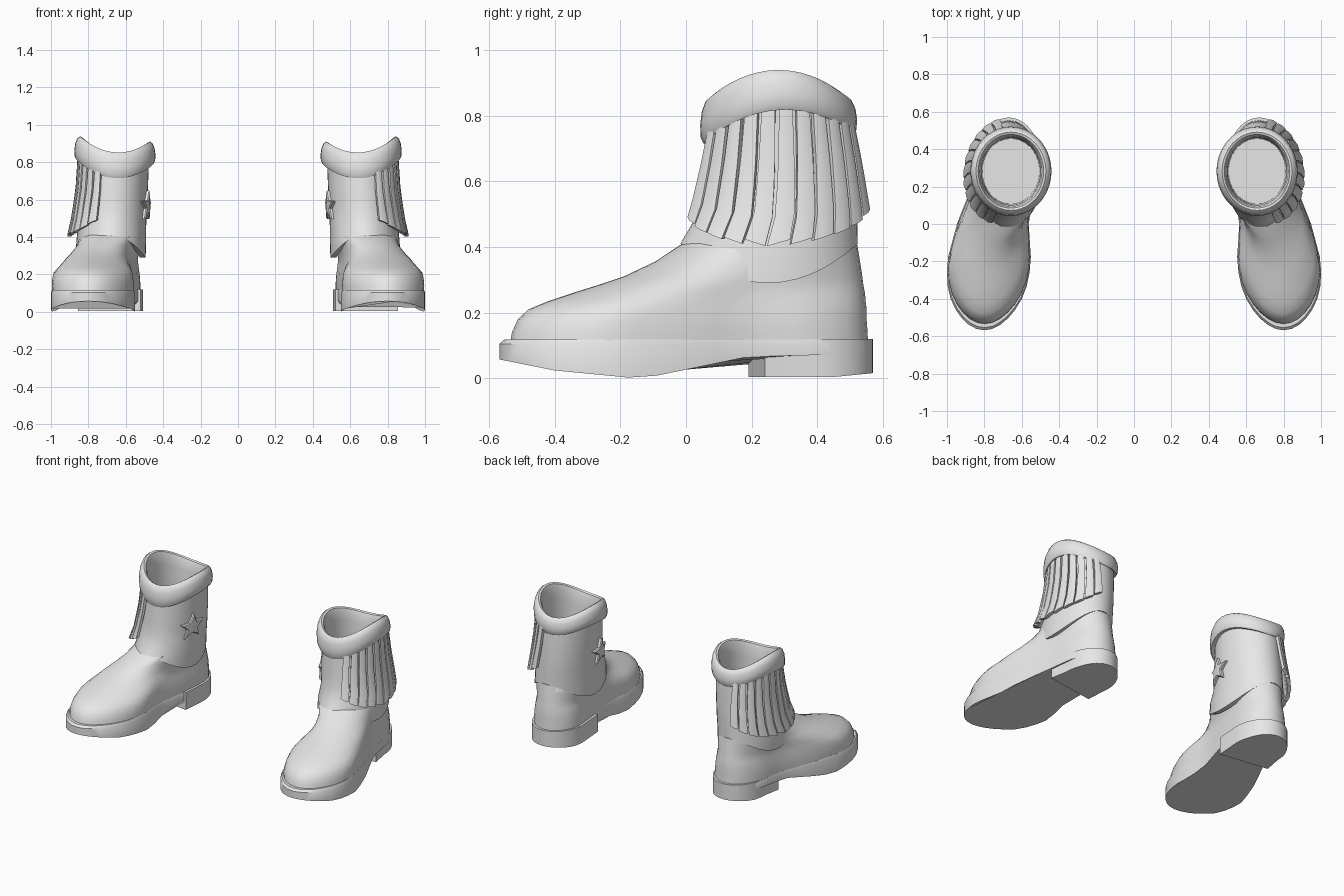
import bpy, bmesh, math
from mathutils import Vector

if "Cube" in bpy.data.objects:
    bpy.data.objects.remove(bpy.data.objects["Cube"])

grey = bpy.data.materials.new("grey_leather")
grey.diffuse_color = (0.8, 0.8, 0.8, 1)
grey.use_nodes = True
grey.node_tree.nodes["Principled BSDF"].inputs["Base Color"].default_value = grey.diffuse_color


def interp(table, t):
    """Linear lookup: rows start with the key, the rest are values."""
    if t <= table[0][0]:
        return table[0][1:]
    for a, b in zip(table, table[1:]):
        if t <= b[0]:
            k = (t - a[0]) / (b[0] - a[0])
            return [p + (q - p) * k for p, q in zip(a[1:], b[1:])]
    return table[-1][1:]


def loft(bm, rings, cap_start=True, cap_end=True):
    """Skin a list of closed rings."""
    vs = [[bm.verts.new(p) for p in r] for r in rings]
    n = len(vs[0])
    for a, b in zip(vs, vs[1:]):
        for i in range(n):
            j = (i + 1) % n
            bm.faces.new((a[i], a[j], b[j], b[i]))
    if cap_start:
        bm.faces.new(vs[0][::-1])
    if cap_end:
        bm.faces.new(vs[-1])


def finish(name, bm, angle=40):
    """Make the object, smooth it and mirror it to the other boot."""
    bmesh.ops.recalc_face_normals(bm, faces=bm.faces)
    me = bpy.data.meshes.new(name)
    bm.to_mesh(me)
    bm.free()
    me.materials.append(grey)
    ob = bpy.data.objects.new(name, me)
    bpy.context.collection.objects.link(ob)
    bpy.ops.object.select_all(action='DESELECT')
    ob.select_set(True)
    bpy.context.view_layer.objects.active = ob
    bpy.ops.object.shade_smooth_by_angle(angle=math.radians(angle))
    mod = ob.modifiers.new("other_boot", 'MIRROR')
    mod.use_clip = False
    mod.use_mirror_merge = False


# Footprint: y, centre x, half width
FOOT = [(-0.55, 0.80, 0.195), (-0.4, 0.79, 0.212), (-0.2, 0.775, 0.225),
        (0.0, 0.755, 0.192), (0.2, 0.70, 0.168), (0.45, 0.67, 0.16)]


def foot_ring(z, f, b, s=1.0, k=0.0, rf=0.3, rb=0.2, n=20):
    """Footprint outline from y=f to y=b, blended by k to the shaft width."""
    def cap(d, r):
        return math.sqrt(max(0, 1 - max(0, 1 - d / r) ** 2))
    right, left = [], []
    for i in range(n + 1):
        y = (f + b) / 2 - (b - f) / 2 * math.cos(math.pi * i / n)
        c, h = interp(FOOT, y)
        c, h = c + (0.675 - c) * k, h * s + (0.178 - h * s) * k
        h *= cap(y - f, rf) * cap(b - y, rb)
        right.append(Vector((c + h, y, z)))
        left.append(Vector((c - h, y, z)))
    return right + left[-2:0:-1]


# Foot upper: stacked outlines from welt to ankle
bm = bmesh.new()
loft(bm, [foot_ring(*r) for r in [
    (0.08, -0.54, 0.555, 0.97, 0, 0.30, 0.20),
    (0.14, -0.53, 0.553, 0.98, 0, 0.30, 0.20),
    (0.18, -0.512, 0.55, 0.97, 0, 0.32, 0.20),
    (0.21, -0.48, 0.55, 0.95, 0, 0.34, 0.20),
    (0.235, -0.42, 0.547, 0.93, 0, 0.37, 0.20),
    (0.26, -0.345, 0.545, 0.91, 0, 0.40, 0.21),
    (0.285, -0.265, 0.54, 0.91, 0, 0.40, 0.22),
    (0.31, -0.19, 0.537, 0.92, 0.1, 0.40, 0.23),
    (0.355, -0.095, 0.53, 0.94, 0.4, 0.36, 0.25),
    (0.405, -0.02, 0.522, 0.97, 0.9, 0.28, 0.26),
    (0.43, 0.04, 0.49, 0.9, 0.9, 0.24, 0.24)]])
finish("foot_upper", bm)

# Sole with a raised toe and an arch
BOTTOM = [(-0.57, 0.058), (-0.4, 0.024), (-0.15, 0.0), (-0.1, 0.006),
          (0.19, 0.066), (0.57, 0.075)]
bm = bmesh.new()
top = foot_ring(0.105, -0.568, 0.569, 1.0)
low = [Vector((p.x, p.y, interp(BOTTOM, p.y)[0])) for p in top]
lip = [Vector((0.76 + (p.x - 0.76) * 0.975, p.y * 0.975, 0.118)) for p in top]
loft(bm, [low, top, lip])
finish("sole", bm)

# Heel block with an oblique front face
bm = bmesh.new()
outline = []
for i in range(25):
    a = math.pi * i / 24
    outline.append((0.67 + 0.163 * math.cos(a), 0.36 + 0.209 * math.sin(a)))
outline += [(0.52, 0.19), (0.855, 0.24)]
loft(bm, [[Vector((x, y, z + 0.012 * max(0, y - 0.45) / 0.12 * (z < 0.05)))
           for x, y in outline] for z in (0.004, 0.12)])
finish("heel", bm)

# Shaft: z, centre x, radius x, centre y, radius y
SHAFT = [(0.29, 0.68, 0.186, 0.25, 0.276), (0.41, 0.677, 0.187, 0.253, 0.270),
         (0.45, 0.674, 0.183, 0.265, 0.256), (0.5, 0.67, 0.18, 0.277, 0.245),
         (0.65, 0.66, 0.178, 0.283, 0.232), (0.85, 0.657, 0.183, 0.284, 0.215)]


def on_shaft(a, z, off=0.0):
    cx, rx, cy, ry = interp(SHAFT, z)
    return Vector((cx + (rx + off) * math.cos(a), cy + (ry + off) * math.sin(a), z))


N = 40
ANGLES = [2 * math.pi * i / N for i in range(N)]
bm = bmesh.new()
rings = [[on_shaft(a, 0.29 + 0.12 * math.sin(a) ** 2, -0.03) for a in ANGLES]]
for t in (0, 0.15, 0.3, 0.45, 0.65, 0.85, 1):
    ring = []
    for a in ANGLES:
        z0 = 0.29 + 0.12 * math.sin(a) ** 2
        ring.append(on_shaft(a, z0 + (0.83 - z0) * t))
    rings.append(ring)
loft(bm, rings, False, False)
finish("shaft", bm)


# Cuff: rolled band, high at the sides, with the lining and inside floor
def cuff_low(a):
    return 0.73 + 0.075 * math.cos(a) ** 2 + 0.015 * math.sin(a) + 0.012 * math.cos(a)


def cuff_high(a):
    return 0.853 + 0.072 * math.cos(a) ** 2 + 0.014 * math.cos(a)


def cuff_ring(d, f):
    ring = []
    for a in ANGLES:
        lo, hi = cuff_low(a), cuff_high(a)
        z = 0.6 if f is None else lo + (hi - lo) * f
        ring.append(Vector((0.658 + (0.183 + d) * math.cos(a),
                            0.282 + (0.205 + d) * math.sin(a), z)))
    return ring


bm = bmesh.new()
loft(bm, [cuff_ring(d, f) for d, f in [
    (-0.01, 0.06), (0.024, 0.0), (0.032, 0.12), (0.034, 0.4), (0.029, 0.7), (0.018, 0.92),
    (0.004, 1.0), (-0.008, 0.95), (-0.017, 0.75), (-0.024, 0.3), (-0.03, None)]],
    False, True)
finish("cuff", bm)

# Fringe: flared strips around the outer side
bm = bmesh.new()
COUNT, START, END = 11, math.radians(-68), math.radians(78)
step = (END - START) / COUNT
for i in range(COUNT):
    mid = START + step * (i + 0.5)
    z1 = cuff_low(mid) + 0.025
    z0 = 0.412 + 0.09 * (mid / math.radians(70)) ** 2
    rings = []
    for r in range(6):
        t = r / 5
        half = step * (0.38 + 0.08 * t)
        z = z1 + (z0 - z1) * t
        inner, outer = -0.004 + 0.03 * t, 0.018 + 0.032 * t
        tilt = 0.01 * t * (1 if mid < 0 else -1)
        rings.append([on_shaft(mid - half, z + tilt, inner), on_shaft(mid - half, z + tilt, outer - 0.004),
                      on_shaft(mid, z, outer), on_shaft(mid + half, z - tilt, outer - 0.004),
                      on_shaft(mid + half, z - tilt, inner)])
    loft(bm, rings)
finish("fringe", bm, 35)

# Star badge wrapped on the inner side
bm = bmesh.new()
rings = []
for off, scale in ((-0.01, 1.0), (0.014, 1.0), (0.02, 0.85)):
    ring = []
    for i in range(10):
        r = (0.085 if i % 2 == 0 else 0.038) * scale
        b = math.pi / 2 + math.pi * i / 5
        a = math.radians(196) + r * math.cos(b) / 0.215
        ring.append(on_shaft(a, 0.565 + r * math.sin(b), off))
    rings.append(ring)
loft(bm, rings, False, False)
bm.verts.ensure_lookup_table()
centre = bm.verts.new(on_shaft(math.radians(196), 0.565, 0.024))
last = bm.verts[20:30]
for i in range(10):
    bm.faces.new((last[i], last[(i + 1) % 10], centre))
finish("star_badge", bm, 30)
